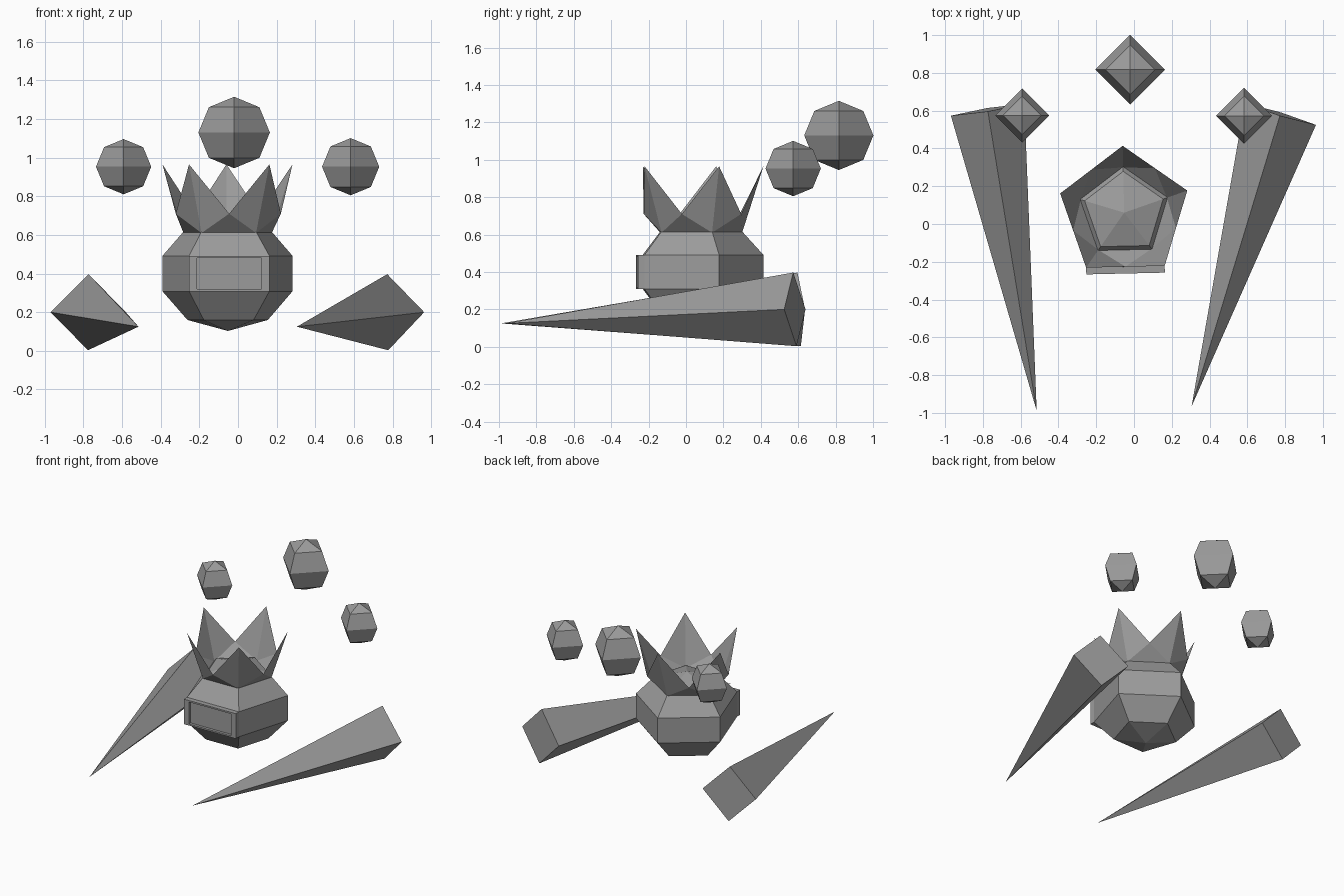
import bpy, bmesh
from math import sin, cos, pi, radians
from mathutils import Vector, Matrix

cube = bpy.data.objects.get("Cube")
if cube:
    bpy.data.objects.remove(cube, do_unlink=True)

GREY = (0.33, 0.33, 0.33, 1)
mat = bpy.data.materials.new("stone grey")
mat.use_nodes = True
mat.diffuse_color = GREY
mat.node_tree.nodes["Principled BSDF"].inputs["Base Color"].default_value = GREY


def finish(name, bm, matrix=Matrix()):
    bmesh.ops.recalc_face_normals(bm, faces=bm.faces)
    mesh = bpy.data.meshes.new(name)
    bm.to_mesh(mesh)
    bm.free()
    mesh.materials.append(mat)
    obj = bpy.data.objects.new(name, mesh)
    obj.matrix_world = matrix
    bpy.context.collection.objects.link(obj)
    return obj


def low_sphere(segments, rings, radius, height):
    """Faceted ball with a vertex column pointing to +y."""
    bm = bmesh.new()
    bmesh.ops.create_uvsphere(bm, u_segments=segments, v_segments=rings, radius=1)
    top = max((v.co for v in bm.verts if abs(v.co.x) < 0.01 and abs(v.co.z) < 0.9),
              key=lambda c: c.y, default=None)
    if top is None or top.y < 0.5:
        bm.transform(Matrix.Rotation(pi / 2, 4, 'Z'))
    bm.transform(Matrix.Diagonal((radius, radius, height, 1)))
    return bm


body_frame = Matrix.Translation((-0.052, 0.06, 0.4)) @ Matrix.Rotation(radians(1.3), 4, 'Z')

# Head: five-sided ball whose front panel is pushed out and recessed
bm = low_sphere(5, 5, 0.372, 0.297)
bm.normal_update()
panel = min(bm.faces, key=lambda f: f.normal.y)
pushed = bmesh.ops.extrude_discrete_faces(bm, faces=[panel])["faces"][0]
for v in pushed.verts:
    v.co.y -= 0.036
bmesh.ops.inset_individual(bm, faces=[pushed], thickness=0.016, depth=0)
for v in pushed.verts:
    v.co.x *= 0.85
inner = bmesh.ops.extrude_discrete_faces(bm, faces=[pushed])["faces"][0]
for v in inner.verts:
    v.co.y += 0.02
finish("head", bm, body_frame)


# Crown: thin flared sheet with a spike at each corner
def ring_point(bm, step, radius, z):
    a = pi / 2 + step * pi / 5
    return bm.verts.new((radius * cos(a), radius * sin(a), z))


bm = bmesh.new()
base = [ring_point(bm, 2 * i, 0.24, 0.21) for i in range(5)]
tips = [ring_point(bm, 2 * i, 0.354, 0.565) for i in range(5)]
valleys = [ring_point(bm, 2 * i + 1, 0.286, 0.31) for i in range(5)]
for i in range(5):
    j = (i + 1) % 5
    bm.faces.new((base[i], valleys[i], tips[i]))
    bm.faces.new((base[i], base[j], valleys[i]))
    bm.faces.new((base[j], tips[j], valleys[i]))
finish("crown", bm, body_frame)

# Floating orbs
for name, radius, place in (("back_orb", 0.185, (-0.02, 0.817, 1.13)),
                            ("right_orb", 0.143, (-0.592, 0.575, 0.953)),
                            ("left_orb", 0.148, (0.583, 0.573, 0.953))):
    finish(name, low_sphere(4, 4, radius, radius), Matrix.Translation(place))

# Claws: four-sided spikes lying on the ground, points forward
for name, tip, centre in (("right_claw", (-0.515, -0.99, 0.125), (-0.775, 0.605, 0.2)),
                          ("left_claw", (0.305, -0.965, 0.125), (0.775, 0.582, 0.2))):
    tip, centre = Vector(tip), Vector(centre)
    axis = (centre - tip).normalized()
    side = axis.cross(Vector((0, 0, 1))).normalized()
    up = side.cross(axis)
    bm = bmesh.new()
    point = bm.verts.new(tip)
    ring = [bm.verts.new(centre + 0.197 * d) for d in (side, up, -side, -up)]
    bm.faces.new(ring)
    for i in range(4):
        bm.faces.new((ring[i], ring[(i + 1) % 4], point))
    finish(name, bm)
